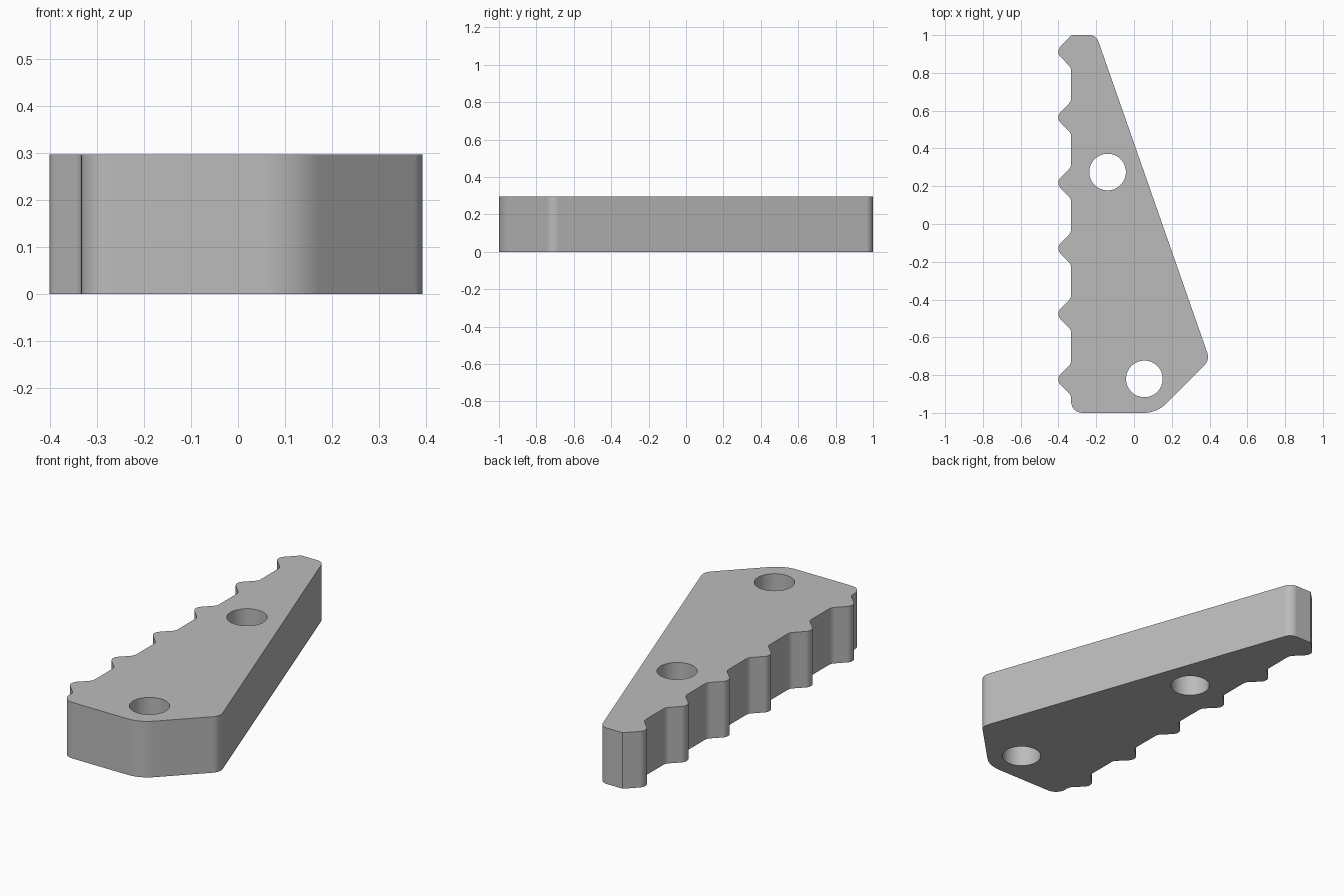
import bpy
import bmesh
import math
from mathutils import Vector

cube = bpy.data.objects.get("Cube")
if cube:
    bpy.data.objects.remove(cube, do_unlink=True)

THICKNESS = 0.297
HOLES = [(-0.14, 0.275), (0.055, -0.82)]
HOLE_RADIUS = 0.097
TOOTH_BASE = -0.333      # x of the valleys between teeth
TOOTH_SIZE = 0.084       # height and half width before rounding
TOOTH_ROUND = 0.04
TEETH, FIRST_TOOTH, PITCH = 6, 0.912, 0.347

grey = bpy.data.materials.new("grey")
grey.use_nodes = True
colour = (0.5, 0.5, 0.5, 1)
grey.diffuse_color = colour
grey.node_tree.nodes["Principled BSDF"].inputs["Base Color"].default_value = colour


def rounded(corners, steps=8):
    """Replace each (x, y, radius) corner by a tangent arc."""
    points = []
    for i, (x, y, radius) in enumerate(corners):
        corner = Vector((x, y))
        if radius == 0:
            points.append(corner)
            continue
        to_prev = (Vector(corners[i - 1][:2]) - corner).normalized()
        to_next = (Vector(corners[(i + 1) % len(corners)][:2]) - corner).normalized()
        half = to_prev.angle(to_next) / 2
        centre = corner + (to_prev + to_next).normalized() * radius / math.sin(half)
        tangent = radius / math.tan(half)
        start = corner + to_prev * tangent - centre
        end = corner + to_next * tangent - centre
        sweep = start.angle(end)
        for s in range(steps + 1):
            t = s / steps
            arc = (start * math.sin((1 - t) * sweep) + end * math.sin(t * sweep)) / math.sin(sweep)
            points.append(centre + arc)
    return points


def prism(name, points, bottom, top):
    """Extrude a flat outline upwards into a solid."""
    bm = bmesh.new()
    face = bm.faces.new([bm.verts.new((p[0], p[1], bottom)) for p in points])
    side = bmesh.ops.extrude_face_region(bm, geom=[face])
    verts = [g for g in side["geom"] if isinstance(g, bmesh.types.BMVert)]
    bmesh.ops.translate(bm, verts=verts, vec=(0, 0, top - bottom))
    bmesh.ops.recalc_face_normals(bm, faces=bm.faces)
    mesh = bpy.data.meshes.new(name)
    bm.to_mesh(mesh)
    bm.free()
    mesh.materials.append(grey)
    obj = bpy.data.objects.new(name, mesh)
    bpy.context.collection.objects.link(obj)
    return obj


# Outline: tapered body, then the row of teeth down the left edge
corners = [
    (TOOTH_BASE, -1, 0.06),
    (0.122, -1, 0.17),
    (0.401, -0.719, 0.06),
    (-0.2, 1, 0.05),
]
for i in range(TEETH):
    y = FIRST_TOOTH - i * PITCH
    if i == 0:
        corners.append((y + TOOTH_SIZE + TOOTH_BASE - 1 + 2 * (1 - y - TOOTH_SIZE), 1, 0))
    else:
        corners.append((TOOTH_BASE, y + TOOTH_SIZE, TOOTH_ROUND))
    corners.append((TOOTH_BASE - TOOTH_SIZE, y, TOOTH_ROUND))
    corners.append((TOOTH_BASE, y - TOOTH_SIZE, TOOTH_ROUND))

plate = prism("toothed_plate", rounded(corners), 0, THICKNESS)

# Two round through holes
bpy.context.view_layer.objects.active = plate
for x, y in HOLES:
    ring = [(x + HOLE_RADIUS * math.cos(a), y + HOLE_RADIUS * math.sin(a))
            for a in (math.tau * k / 48 for k in range(48))]
    cutter = prism("hole_cutter", ring, -0.1, THICKNESS + 0.1)
    cutter.hide_render = True
    cut = plate.modifiers.new("hole", 'BOOLEAN')
    cut.operation = 'DIFFERENCE'
    cut.solver = 'EXACT'
    cut.object = cutter
    bpy.ops.object.modifier_apply(modifier=cut.name)
    bpy.data.objects.remove(cutter, do_unlink=True)

# Smooth rounded walls with crisp rims
for obj in bpy.context.selected_objects:
    obj.select_set(False)
plate.select_set(True)
bpy.ops.object.shade_smooth_by_angle(angle=math.radians(30))
weighted = plate.modifiers.new("even_shading", 'WEIGHTED_NORMAL')
weighted.keep_sharp = True
